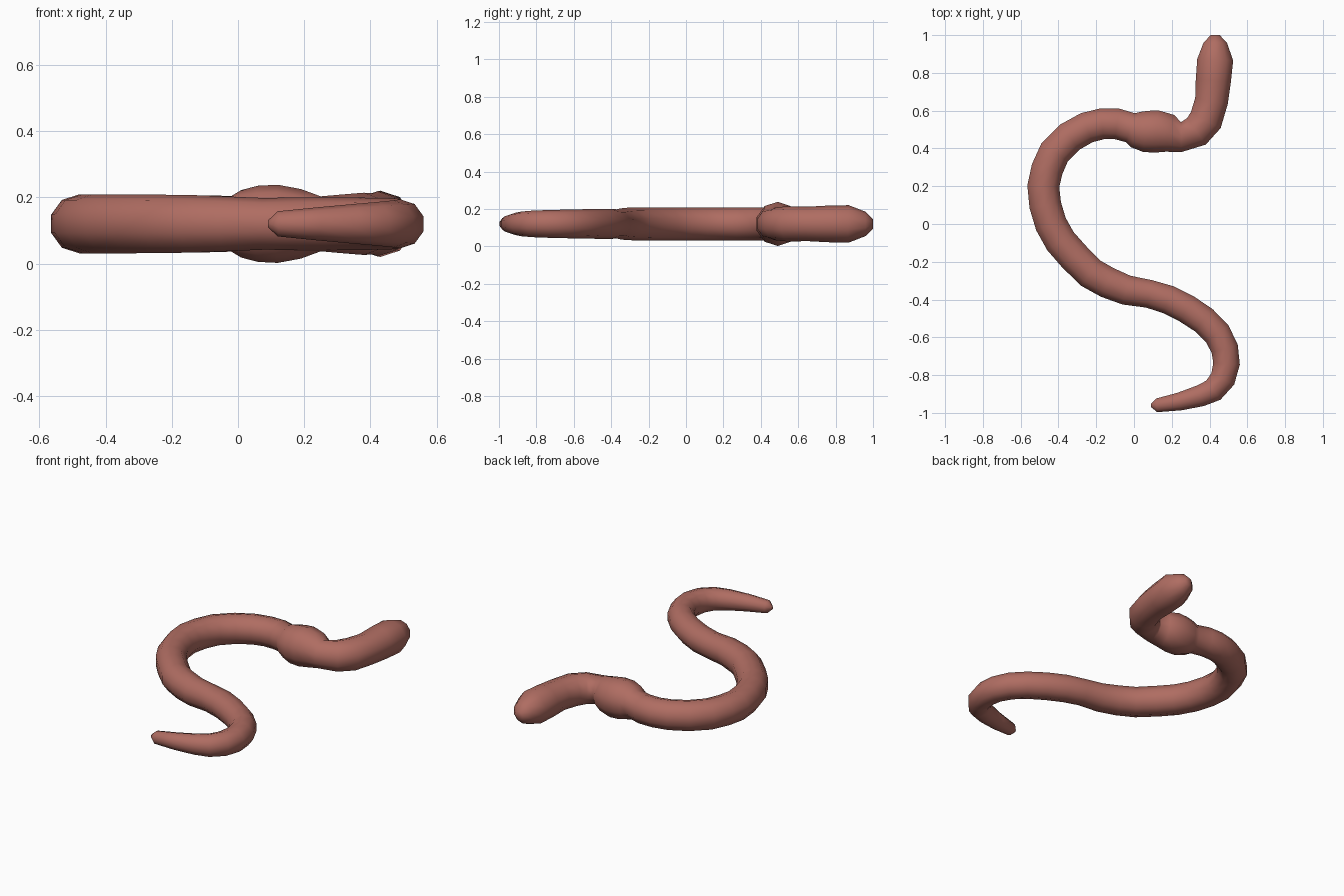
import bpy
import bmesh
import math
from mathutils import Vector

SIDES = 10
CENTRE_HEIGHT = 0.12

# Remove the default object
default_cube = bpy.data.objects.get("Cube")
if default_cube:
    bpy.data.objects.remove(default_cube, do_unlink=True)


def make_material(name, colour):
    """Create a plain material with one flat colour."""
    material = bpy.data.materials.new(name)
    material.use_nodes = True
    material.diffuse_color = colour
    shader = material.node_tree.nodes["Principled BSDF"]
    shader.inputs["Base Color"].default_value = colour
    shader.inputs["Roughness"].default_value = 0.7
    return material


def add_ring(mesh, centre, tangent, radius):
    """Add one ring of vertices square to the path, with a vertex on top."""
    up = Vector((0, 0, 1))
    side = tangent.cross(up).normalized()
    ring = []
    for step in range(SIDES):
        angle = math.tau * step / SIDES
        offset = up * math.cos(angle) + side * math.sin(angle)
        ring.append(mesh.verts.new(centre + offset * radius))
    return ring


def sweep_tube(name, stations, material):
    """Skin a closed tube along (x, y, radius) stations."""
    mesh = bmesh.new()
    centres = [Vector((x, y, CENTRE_HEIGHT)) for x, y, radius in stations]
    last = len(centres) - 1
    rings = []
    for index, centre in enumerate(centres):
        before = centres[max(index - 1, 0)]
        after = centres[min(index + 1, last)]
        # Average the two directions so bends are mitred evenly
        tangent = (centre - before).normalized() + (after - centre).normalized()
        rings.append(add_ring(mesh, centre, tangent.normalized(), stations[index][2]))
    for first, second in zip(rings, rings[1:]):
        for step in range(SIDES):
            following = (step + 1) % SIDES
            mesh.faces.new((first[step], first[following], second[following], second[step]))
    mesh.faces.new(rings[0])
    mesh.faces.new(rings[-1])
    bmesh.ops.recalc_face_normals(mesh, faces=mesh.faces)
    for face in mesh.faces:
        face.smooth = True

    data = bpy.data.meshes.new(name)
    mesh.to_mesh(data)
    mesh.free()
    data.materials.append(material)
    tube = bpy.data.objects.new(name, data)
    bpy.context.collection.objects.link(tube)
    return tube


# Sections along the worm: x and y in hundredths, radius in thousandths
head = [(43, 100, 25), (43, 96, 65), (43, 87, 100), (42, 76, 98),
        (41, 65, 92), (38, 55, 94), (33, 49, 90), (25, 46, 83)]
saddle = [(19, 48, 105), (12, 49, 118), (6, 49, 115), (1, 50, 102), (-2, 51, 84)]
body = [(-9, 53, 86), (-17, 53, 86), (-25, 51, 87), (-34, 46, 88), (-42, 38, 89),
        (-46, 29, 89), (-48, 20, 89), (-47, 10, 89), (-44, 0, 89), (-39, -9, 89),
        (-32, -17, 89), (-23, -26, 88), (-14, -31, 87), (-4, -35, 83),
        (8, -37, 78), (18, -40, 80), (28, -45, 80), (37, -51, 79)]
tail = [(44, -58, 78), (48, -66, 76), (49, -74, 74), (47, -82, 71),
        (42, -88, 66), (35, -91, 60), (24, -94, 50), (12, -96, 38), (9, -96, 10)]

stations = [(x / 100, y / 100, radius / 1000)
            for x, y, radius in head + saddle + body + tail]

# Worm
skin = make_material("earthy pink skin", (0.43, 0.152, 0.122, 1))
sweep_tube("worm_body", stations, skin)
